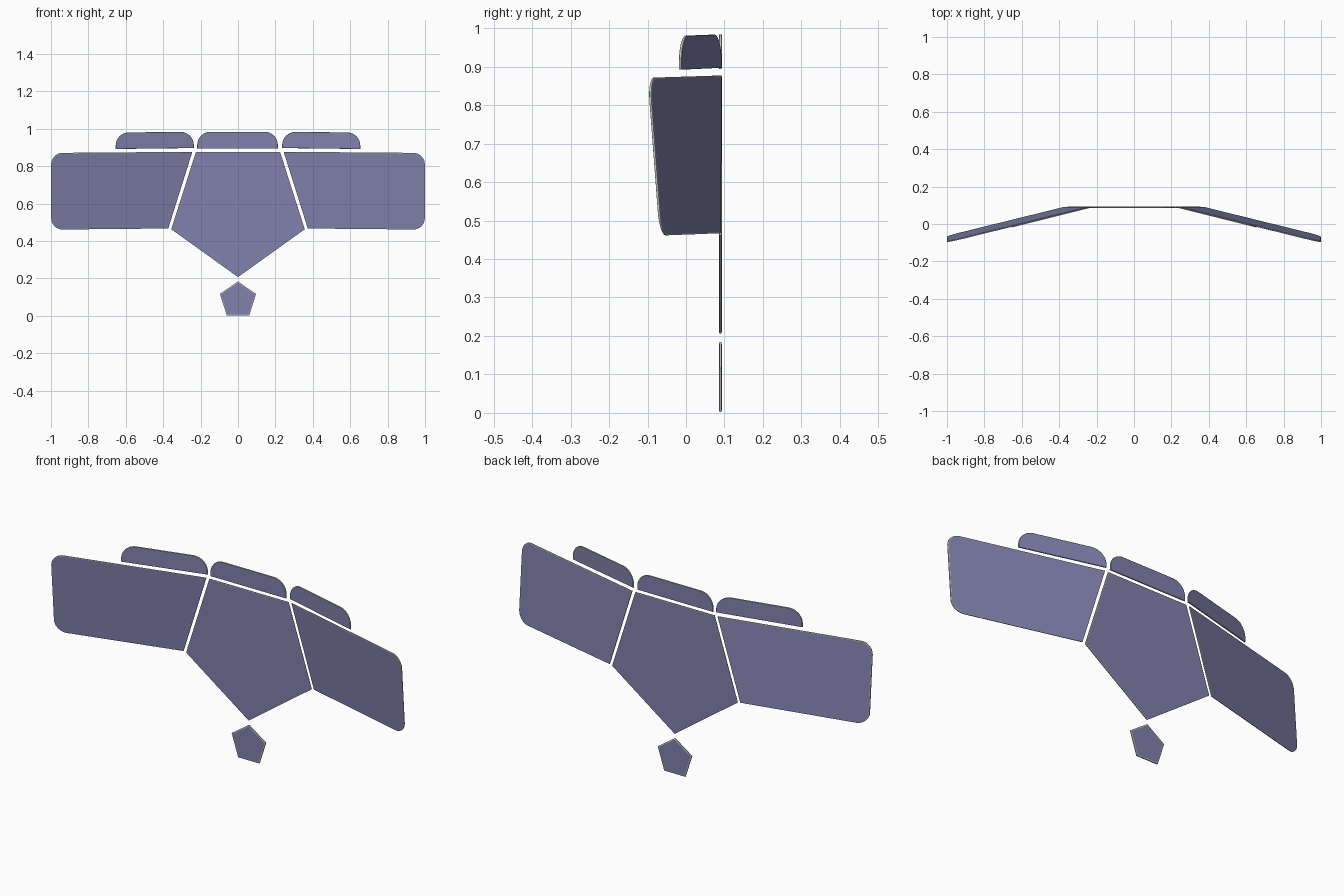
import bpy, bmesh, math
from mathutils import Vector

if "Cube" in bpy.data.objects:
    bpy.data.objects.remove(bpy.data.objects["Cube"])


def material(name, rgb):
    m = bpy.data.materials.new(name)
    m.diffuse_color = (*rgb, 1)
    m.use_nodes = True
    m.node_tree.nodes["Principled BSDF"].inputs["Base Color"].default_value = m.diffuse_color
    return m


PANEL = material("slate violet", (0.22, 0.22, 0.42))
RIM = material("pale grey rim", (0.55, 0.55, 0.52))
BACK_Y = 0.092    # plane of the centre panel
SLOPE = 0.247     # forward sweep of the side panels
THICK = 0.005


def rounded(corners, seg=6):
    """Outline from (x, z, radius) corners, with arcs where radius > 0."""
    out = []
    n = len(corners)
    for i, (x, z, r) in enumerate(corners):
        p = Vector((x, z))
        if r == 0:
            out.append(p)
            continue
        a = (Vector(corners[i - 1][:2]) - p).normalized()
        b = (Vector(corners[(i + 1) % n][:2]) - p).normalized()
        half = a.angle(b) / 2
        centre = p + (a + b).normalized() * (r / math.sin(half))
        start = p + a * (r / math.tan(half)) - centre
        end = p + b * (r / math.tan(half)) - centre
        for k in range(seg + 1):
            d = start.lerp(end, k / seg).normalized() * r
            out.append(centre + d)
    return out


def plate(name, corners, depth, rim=0.006):
    """Thin plate with pale chamfered rim; depth(x, z) gives its rear y."""
    bm = bmesh.new()
    pts = rounded(corners)
    front = bm.faces.new([bm.verts.new((p.x, 0, p.y)) for p in pts])
    ext = bmesh.ops.extrude_face_region(bm, geom=[front])
    for v in ext["geom"]:
        if isinstance(v, bmesh.types.BMVert):
            v.co.y += THICK
    bmesh.ops.recalc_face_normals(bm, faces=bm.faces)
    caps = [f for f in bm.faces if abs(f.normal.y) > 0.9]
    for f in bm.faces:
        f.material_index = 0 if f in caps else 1
    ring = bmesh.ops.inset_individual(bm, faces=caps, thickness=rim, depth=0.001)
    for f in ring["faces"]:
        f.material_index = 1
    for v in bm.verts:
        v.co.y += depth(v.co.x, v.co.z) - THICK
    bmesh.ops.recalc_face_normals(bm, faces=bm.faces)
    me = bpy.data.meshes.new(name)
    bm.to_mesh(me)
    bm.free()
    me.materials.append(PANEL)
    me.materials.append(RIM)
    ob = bpy.data.objects.new(name, me)
    bpy.context.collection.objects.link(ob)


def flat(x, z):
    return BACK_Y


def swept(x, z):
    # folded along the slanted side of the centre panel
    return BACK_Y - SLOPE * (abs(x) - 0.245 - 0.305 * (0.87 - z))


def swept_top(x, z):
    return BACK_Y - 0.25 * (abs(x) - 0.235)


# Centre panels
plate("centre_panel", [(-0.225, 0.877, 0), (0.225, 0.877, 0), (0.357, 0.463, 0),
                       (0, 0.207, 0), (-0.357, 0.463, 0)], flat, 0.003)
plate("lower_pentagon", [(0, 0.184, 0), (0.097, 0.117, 0), (0.06, 0.002, 0),
                         (-0.06, 0.002, 0), (-0.097, 0.117, 0)], flat)
plate("centre_top_strip", [(-0.218, 0.894, 0), (-0.218, 0.984, 0.07),
                           (0.213, 0.984, 0.07), (0.213, 0.894, 0)], flat, 0.001)

# Swept side panels and their top strips
for side, s in (("left", -1), ("right", 1)):
    plate(side + "_wing_panel", [(s * 0.244, 0.877, 0), (s * 0.999, 0.871, 0.06),
                                 (s * 0.999, 0.461, 0.06), (s * 0.373, 0.467, 0)], swept, 0.003)
    plate(side + "_top_strip", [(s * 0.236, 0.897, 0), (s * 0.236, 0.984, 0.07),
                                (s * 0.654, 0.980, 0.07), (s * 0.654, 0.892, 0)], swept_top, 0.001)
